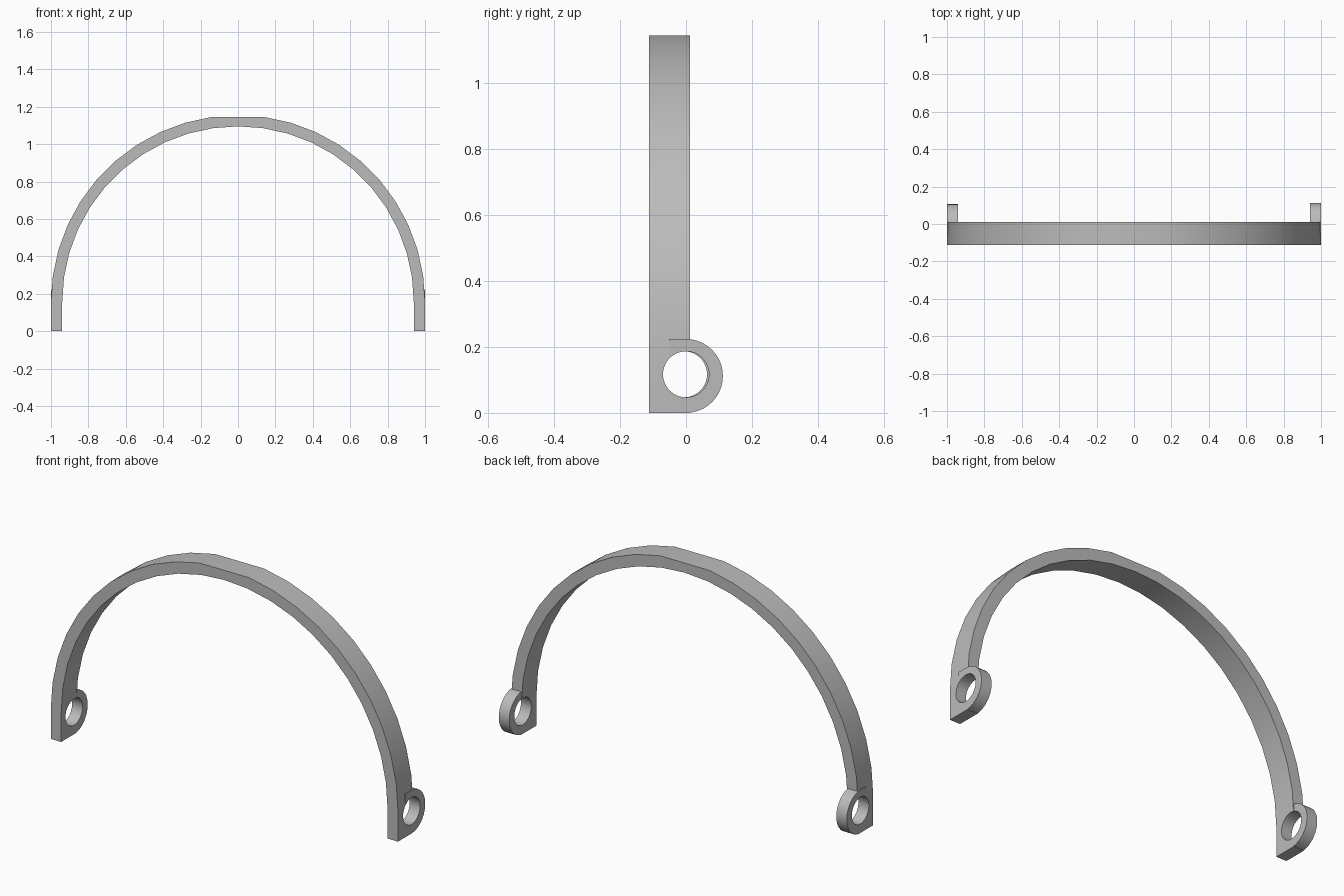
import bpy, bmesh
from math import sin, cos, pi, radians

cube = bpy.data.objects.get("Cube")
if cube:
    bpy.data.objects.remove(cube)

grey = bpy.data.materials.new("plain grey")
grey.use_nodes = True
colour = (0.5, 0.5, 0.5, 1)
grey.diffuse_color = colour
grey.node_tree.nodes["Principled BSDF"].inputs["Base Color"].default_value = colour

OUTER, INNER = 1.0, 0.94
FRONT, BACK = -0.112, 0.012
ARC_Z, TOP, EYE_Z, EYE_R = 0.155, 1.145, 0.112, 0.112


def extrude(name, outline, vector):
    """Solid prism from a closed outline of 3D points."""
    bm = bmesh.new()
    face = bm.faces.new([bm.verts.new(p) for p in outline])
    result = bmesh.ops.extrude_face_region(bm, geom=[face])
    moved = [v for v in result["geom"] if isinstance(v, bmesh.types.BMVert)]
    bmesh.ops.translate(bm, verts=moved, vec=vector)
    bmesh.ops.recalc_face_normals(bm, faces=bm.faces)
    mesh = bpy.data.meshes.new(name)
    bm.to_mesh(mesh)
    bm.free()
    mesh.materials.append(grey)
    obj = bpy.data.objects.new(name, mesh)
    bpy.context.collection.objects.link(obj)
    return obj


def combine(target, other, operation):
    mod = target.modifiers.new(operation.lower(), "BOOLEAN")
    mod.object, mod.operation, mod.solver = other, operation, "EXACT"
    bpy.context.view_layer.objects.active = target
    bpy.ops.object.modifier_apply(modifier=mod.name)
    bpy.data.objects.remove(other)


def arch(radius, steps=22):
    arc = [(radius * cos(pi * i / steps), FRONT,
            min(TOP, ARC_Z + radius * sin(pi * i / steps))) for i in range(steps + 1)]
    return [(radius, FRONT, 0)] + arc + [(-radius, FRONT, 0)]


# Arched band with straight legs and a flattened crown
band = extrude("arched_band", arch(OUTER) + arch(INNER)[::-1], (0, BACK - FRONT, 0))

# Rounded pivot lugs behind the feet, each with a round hole
for side, y in ((1, 0.0), (-1, -0.006)):
    x = INNER if side > 0 else -OUTER
    rim = [(x, y + EYE_R * cos(a), EYE_Z + EYE_R * sin(a))
           for a in (pi * (i / 20 - 0.5) for i in range(21))]
    plate = [(x, -0.05, 0)] + rim + [(x, -0.05, 2 * EYE_R)]
    combine(band, extrude("lug", plate, (OUTER - INNER, 0, 0)), "UNION")
    hole = [(x - 0.05, y + 0.07 * cos(a), EYE_Z + 0.005 + 0.07 * sin(a))
            for a in (2 * pi * i / 32 for i in range(32))]
    combine(band, extrude("hole_cutter", hole, (0.16, 0, 0)), "DIFFERENCE")

bpy.ops.object.select_all(action="DESELECT")
band.select_set(True)
bpy.context.view_layer.objects.active = band
bpy.ops.object.shade_smooth_by_angle(angle=radians(30))
